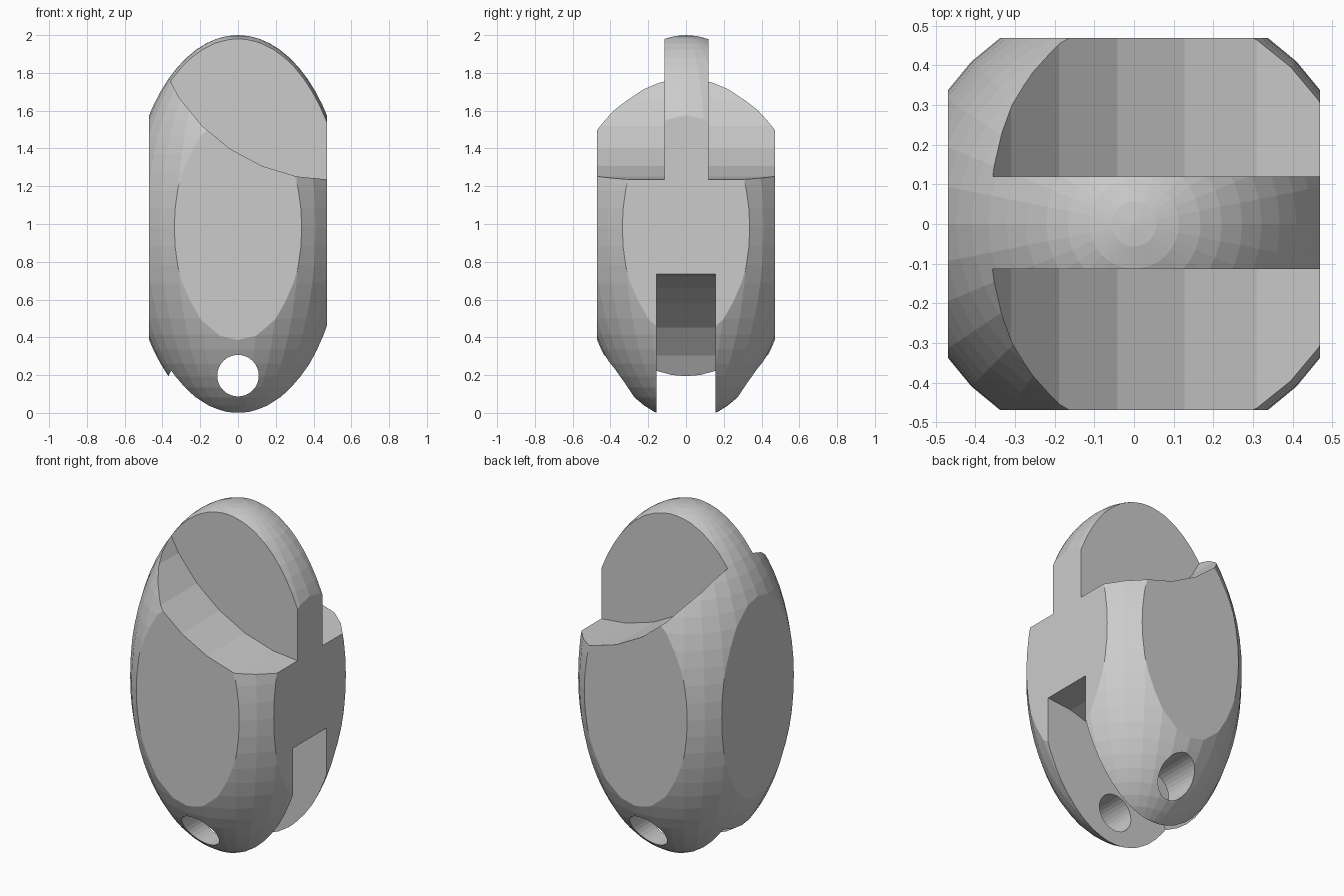
import bpy, bmesh, math
from mathutils import Matrix

if "Cube" in bpy.data.objects:
    bpy.data.objects.remove(bpy.data.objects["Cube"])

HALF = 0.47            # flat sides of the body
RADIUS = 0.58          # ellipsoid radius
HEIGHT, CENTRE = 1.019, 0.981

grey = bpy.data.materials.new("plain_grey")
grey.diffuse_color = (0.6, 0.6, 0.6, 1)
grey.use_nodes = True
grey.node_tree.nodes["Principled BSDF"].inputs["Base Color"].default_value = grey.diffuse_color


def add_object(name, bm):
    bmesh.ops.recalc_face_normals(bm, faces=bm.faces)
    mesh = bpy.data.meshes.new(name)
    bm.to_mesh(mesh)
    bm.free()
    obj = bpy.data.objects.new(name, mesh)
    bpy.context.collection.objects.link(obj)
    return obj


def box(name, size, centre):
    bm = bmesh.new()
    bmesh.ops.create_cube(bm, size=1, matrix=Matrix.Translation(centre) @ Matrix.Diagonal((*size, 1)))
    return add_object(name, bm)


def cylinder_along_y(name, x, z, radius, y0, y1):
    """32-sided cylinder running from y0 to y1."""
    bm = bmesh.new()
    ring = []
    for i in range(32):
        a = math.tau * i / 32
        ring.append(bm.verts.new((x + radius * math.cos(a), y0, z + radius * math.sin(a))))
    face = bm.faces.new(ring)
    extruded = bmesh.ops.extrude_face_region(bm, geom=[face])["geom"]
    moved = [v for v in extruded if isinstance(v, bmesh.types.BMVert)]
    bmesh.ops.translate(bm, verts=moved, vec=(0, y1 - y0, 0))
    if not face.is_valid or len(bm.faces) < 34:
        bm.faces.new(ring)
    return add_object(name, bm)


def cut(target, cutter, operation="DIFFERENCE"):
    mod = target.modifiers.new(cutter.name, "BOOLEAN")
    mod.operation = operation
    mod.solver = "EXACT"
    mod.object = cutter
    graph = bpy.context.evaluated_depsgraph_get()
    result = bpy.data.meshes.new_from_object(target.evaluated_get(graph))
    target.modifiers.clear()
    target.data = result
    bpy.data.objects.remove(cutter)


# Ellipsoid body
bm = bmesh.new()
bmesh.ops.create_uvsphere(bm, u_segments=32, v_segments=32, radius=1)
bmesh.ops.transform(bm, verts=bm.verts,
                    matrix=Matrix.Translation((0, 0, CENTRE)) @ Matrix.Diagonal((RADIUS, RADIUS, HEIGHT, 1)))
body = add_object("finger_segment", bm)

# Four flat sides
cut(body, box("side_trim", (2 * HALF, 2 * HALF, 4), (0, 0, 1)), "INTERSECT")

# Curved shoulders on both sides of the upper tongue
for name, y0, y1 in (("front_shoulder", -1, -0.114), ("back_shoulder", 0.12, 1)):
    cut(body, cylinder_along_y(name, 0.5, 2.207, 0.974, y0, y1))

# Lower slot that receives the next tongue
cut(body, cylinder_along_y("lower_slot", 0.5, -0.237, 0.974, -0.157, 0.157))

# Hinge pin hole
cut(body, cylinder_along_y("pin_hole", 0, 0.197, 0.11, -1, 1))

body.data.materials.clear()
body.data.materials.append(grey)
for poly in body.data.polygons:
    poly.use_smooth = False
    poly.material_index = 0
